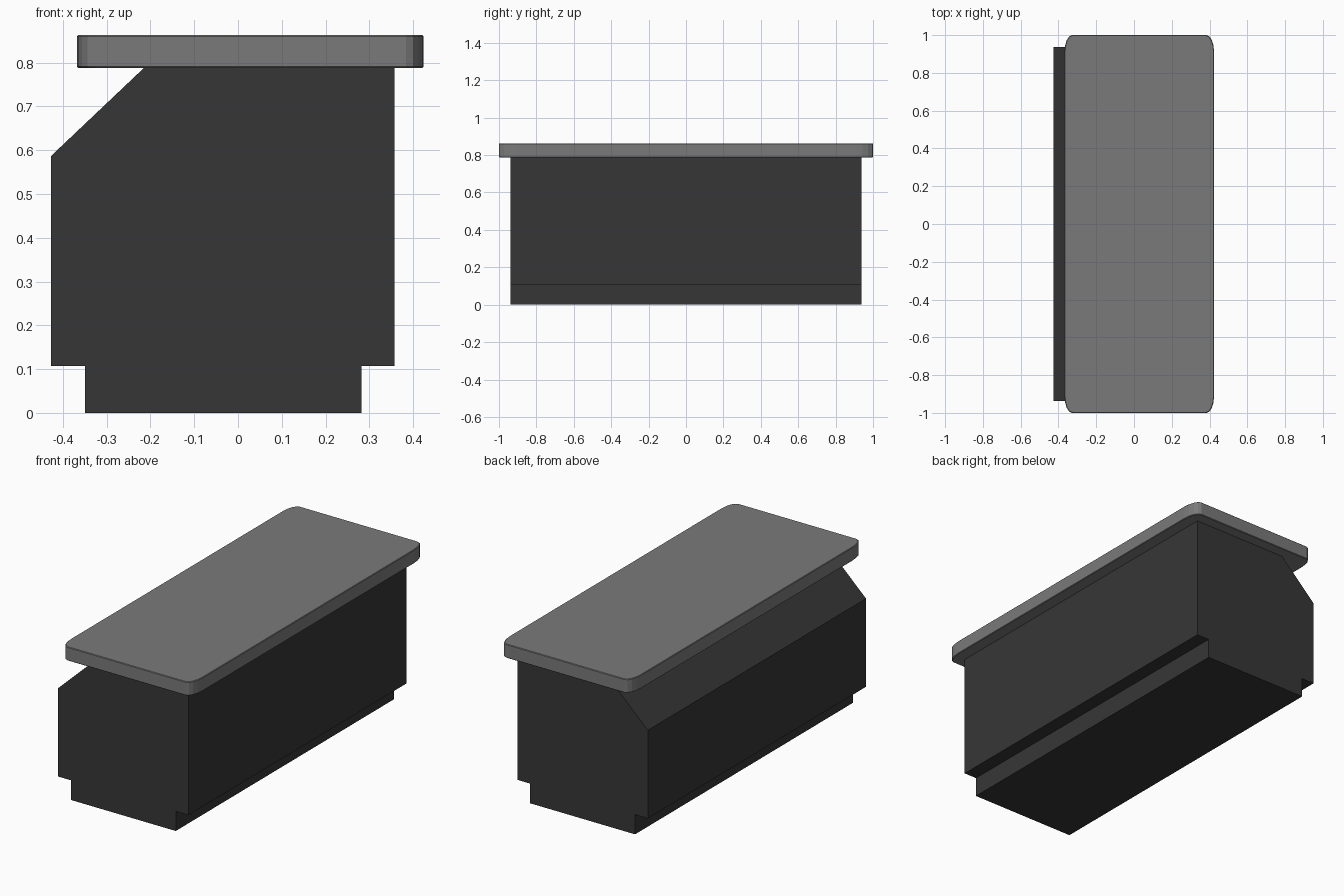
import bpy, bmesh, math

if "Cube" in bpy.data.objects:
    bpy.data.objects.remove(bpy.data.objects["Cube"])


def material(name, rgb):
    m = bpy.data.materials.new(name)
    m.diffuse_color = (*rgb, 1)
    m.use_nodes = True
    m.node_tree.nodes["Principled BSDF"].inputs["Base Color"].default_value = m.diffuse_color
    return m


def loft(name, rings, mat):
    """Join matching closed rings of points and cap both ends."""
    bm = bmesh.new()
    loops = [[bm.verts.new(p) for p in ring] for ring in rings]
    n = len(loops[0])
    for a, b in zip(loops, loops[1:]):
        for i in range(n):
            j = (i + 1) % n
            bm.faces.new((a[i], a[j], b[j], b[i]))
    bm.faces.new(loops[0][::-1])
    bm.faces.new(loops[-1])
    bmesh.ops.recalc_face_normals(bm, faces=bm.faces)
    mesh = bpy.data.meshes.new(name)
    bm.to_mesh(mesh)
    bm.free()
    mesh.materials.append(mat)
    ob = bpy.data.objects.new(name, mesh)
    bpy.context.collection.objects.link(ob)
    return ob


dark = material("dark grey", (0.037, 0.037, 0.037))
grey = material("mid grey", (0.195, 0.195, 0.195))

# Cabinet body with recessed plinth and sloped shoulder, extruded along y
profile = [(-0.35, 0), (0.282, 0), (0.282, 0.107), (0.358, 0.107),
           (0.358, 0.788), (-0.215, 0.788), (-0.427, 0.587),
           (-0.427, 0.107), (-0.35, 0.107)]
loft("counter_body", [[(x, y, z) for x, z in profile] for y in (-0.938, 0.938)], dark)


# Worktop outline with stretched round corners
def outline(z, inset):
    cx, hx, hy, rx, ry, seg = 0.028, 0.396 - inset, 1.0 - inset, 0.04, 0.09, 4
    pts = []
    for k, (sx, sy) in enumerate([(1, 1), (-1, 1), (-1, -1), (1, -1)]):
        for i in range(seg + 1):
            a = math.pi / 2 * (k + i / seg)
            pts.append((cx + sx * (hx - rx) + rx * math.cos(a),
                        sy * (hy - ry) + ry * math.sin(a), z))
    return pts


# Worktop slab with a fine edge chamfer
loft("worktop", [outline(0.788, 0.003), outline(0.791, 0),
                 outline(0.86, 0), outline(0.863, 0.003)], grey)
